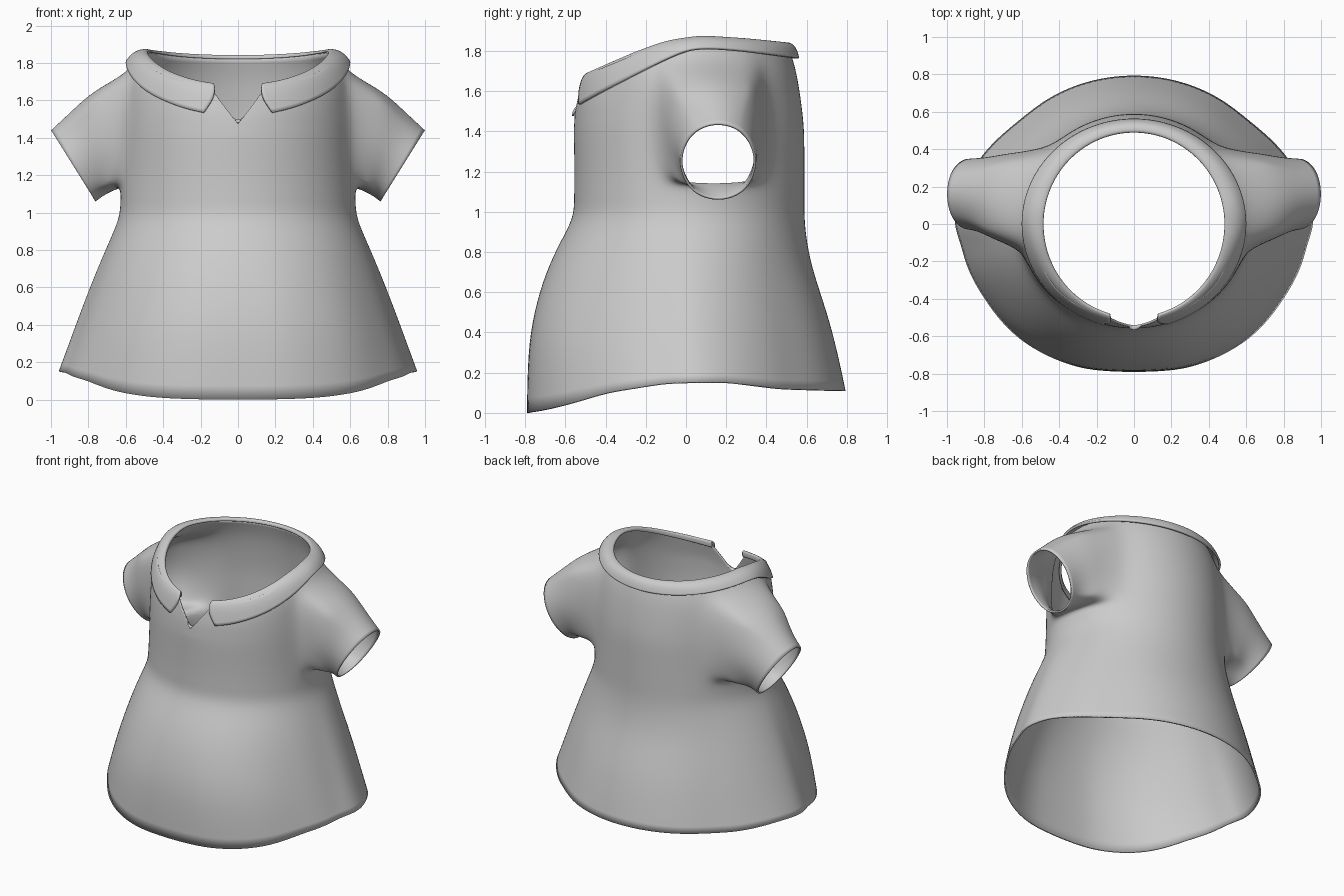
import bpy, bmesh, math
from mathutils import Vector

if "Cube" in bpy.data.objects:
    bpy.data.objects.remove(bpy.data.objects["Cube"])

N = 48  # columns around the garment

cloth = bpy.data.materials.new("grey cloth")
cloth.diffuse_color = (0.6, 0.6, 0.6, 1)
cloth.use_nodes = True
cloth.node_tree.nodes["Principled BSDF"].inputs["Base Color"].default_value = cloth.diffuse_color


def lookup(table, t):
    """Linear interpolation in rows of (key, values...)."""
    if t <= table[0][0]:
        return table[0][1:]
    for a, b in zip(table, table[1:]):
        if t <= b[0]:
            f = (t - a[0]) / (b[0] - a[0])
            return [p + (q - p) * f for p, q in zip(a[1:], b[1:])]
    return table[-1][1:]


# height: half width, front depth, back depth
BODY = [(0, .965, .80, .81), (.16, .965, .80, .79), (.35, .89, .795, .745),
        (.57, .81, .75, .685), (.76, .73, .68, .61), (.97, .635, .56, .59),
        (1.2, .62, .555, .59), (1.4, .615, .56, .59), (1.55, .61, .55, .575),
        (1.7, .60, .51, .55), (1.78, .56, .50, .53), (1.9, .49, .49, .48)]
# sine of the angle (front -1, back 1): edge height
HEM = [(-1, 0), (-.9, .01), (-.75, .04), (-.52, .1), (-.12, .15), (.25, .155), (.62, .12), (1, .11)]
NECK = [(-1, 1.69), (-.8, 1.735), (-.5, 1.80), (-.2, 1.855), (.15, 1.88), (.6, 1.865), (1, 1.845)]
COLLAR = [(-1, 1.52), (-.94, 1.54), (-.75, 1.60), (-.3, 1.73), (0, 1.81), (.2, 1.82), (.5, 1.805), (1, 1.765)]
# sine of the angle: outline factor of the skirt
SKIRT = [(-1, .99), (-.96, 1.01), (-.78, 1.0), (-.54, .967), (-.12, .97), (0, 1), (.15, .995),
         (.466, .962), (.746, .94), (.93, .983), (1, 1)]


def on_oval(a, rx, front, back, z):
    return Vector((rx * math.cos(a), (back if math.sin(a) > 0 else front) * math.sin(a), z))


def finish(bm, name, thickness):
    bmesh.ops.recalc_face_normals(bm, faces=bm.faces)
    mesh = bpy.data.meshes.new(name)
    bm.to_mesh(mesh)
    bm.free()
    ob = bpy.data.objects.new(name, mesh)
    bpy.context.collection.objects.link(ob)
    mesh.materials.append(cloth)
    sub = ob.modifiers.new("smooth", 'SUBSURF')
    sub.levels = sub.render_levels = 2
    sol = ob.modifiers.new("thickness", 'SOLIDIFY')
    sol.thickness = thickness
    sol.offset = -1
    bpy.context.view_layer.objects.active = ob
    ob.select_set(True)
    bpy.ops.object.shade_smooth_by_angle(angle=math.radians(50))
    ob.select_set(False)


# --- shirt body: stacked oval rings from hem to neckline ---
bm = bmesh.new()
crease = bm.verts.layers.float.new("crease_vert")
LEVELS = [.3, .5, .7, .85, .97, 1.06, 1.15, 1.27, 1.4]
rows = [[] for _ in range(14)]
for k in range(N):
    a = 2 * math.pi * k / N
    s = math.sin(a)
    hem, neck = lookup(HEM, s)[0], lookup(NECK, s)[0] - .015
    off = abs(k - 36)
    if off < 2:  # V notch at the front
        neck = 1.475 + .1 * off
    heights = [hem] + LEVELS + [1.4 + (neck - 1.4) * f for f in (.25, .5, .75, 1)]
    for j, z in enumerate(heights):
        co = on_oval(a, *lookup(BODY, z), z)
        w = min(1, max(0, (.97 - z) / .6))
        f = 1 + (lookup(SKIRT, s)[0] - 1) * w
        rows[j].append(bm.verts.new((co.x * f, co.y * f, z)))
for k in (34, 36, 38):
    rows[-1][k][crease] = 1.0

# arm openings: a block of columns and rows left open on each side
K0, K1, J0, J1 = -2, 6, 7, 12
open_cells = {k % N for k in range(K0, K1)} | {23 - k for k in range(K0, K1)}
for j in range(13):
    for k in range(N):
        if not (J0 <= j < J1 and k in open_cells):
            n = (k + 1) % N
            bm.faces.new((rows[j][k], rows[j][n], rows[j + 1][n], rows[j + 1][k]))

# --- sleeves: lofted from each opening to a tilted oval cuff ---
ring = ([(J0, k) for k in range(K0, K1)] + [(j, K1) for j in range(J0, J1)]
        + [(J1, k) for k in range(K1, K0, -1)] + [(j, K0) for j in range(J1, J0, -1)])
for side in (1, -1):
    loop = [rows[j][k % N if side > 0 else 24 - k] for j, k in ring]
    starts = [v.co.copy() for v in loop]
    previous = loop
    soft = list(loop)
    for step in range(1, 7):
        t = step / 6
        current = []
        for p in starts:
            phi = math.atan2((p.z - 1.435) / .285, (p.y - .14) / .29)
            c, s = math.cos(phi), math.sin(phi)
            q = Vector((side * (.88 + .12 * s), .16 + .194 * c, 1.25 + .192 * s))
            d = (q - p).length
            w = .45 + .35 * s  # straight underarm, rounded shoulder
            m0 = Vector((side * d, 0, 0)) * w + (q - p) * (1 - w)
            m1 = Vector((side * .75 * d, 0, -.66 * d))
            co = (p * (2*t**3 - 3*t**2 + 1) + m0 * (t**3 - 2*t**2 + t)
                  + q * (3*t**2 - 2*t**3) + m1 * (t**3 - t**2))
            current.append(bm.verts.new(co))
        for i in range(len(loop)):
            n = (i + 1) % len(loop)
            bm.faces.new((previous[i], previous[n], current[n], current[i]))
        previous = current
        if step < 3:
            soft += current
    # relax the join between sleeve and body
    for _ in range(3):
        bmesh.ops.smooth_vert(bm, verts=soft, factor=.5, use_axis_x=True, use_axis_y=True, use_axis_z=True)
finish(bm, "shirt_body", .012)

# --- collar: folded strip, open at the front with pointed ends ---
bm = bmesh.new()
crease = bm.verts.layers.float.new("crease_vert")
# half width, front, back, drop (0 = neckline, 1 = outer edge), opening half angle
SECTION = [(.485, .50, .49, .3, 15), (.485, .495, .49, .08, 15), (.505, .505, .505, 0, 15),
           (.545, .53, .535, .12, 13), (.58, .55, .555, .5, 13), (.602, .565, .565, 1, 18)]
STEPS = 44
strips = []
for rx, front, back, drop, gap in SECTION:
    strip = []
    for i in range(STEPS + 1):
        a = math.radians(-90 + gap + (360 - 2 * gap) * i / STEPS)
        s = math.sin(a)
        top, low = lookup(NECK, s)[0], lookup(COLLAR, s)[0]
        strip.append(bm.verts.new(on_oval(a, rx, front, back, top + (low - top) * drop)))
    strips.append(strip)
for lo, hi in zip(strips, strips[1:]):
    for i in range(STEPS):
        bm.faces.new((lo[i], lo[i + 1], hi[i + 1], hi[i]))
for strip in (strips[0], strips[-1]):
    for v in (strip[0], strip[-1]):
        v[crease] = 1.0
finish(bm, "collar", .015)
